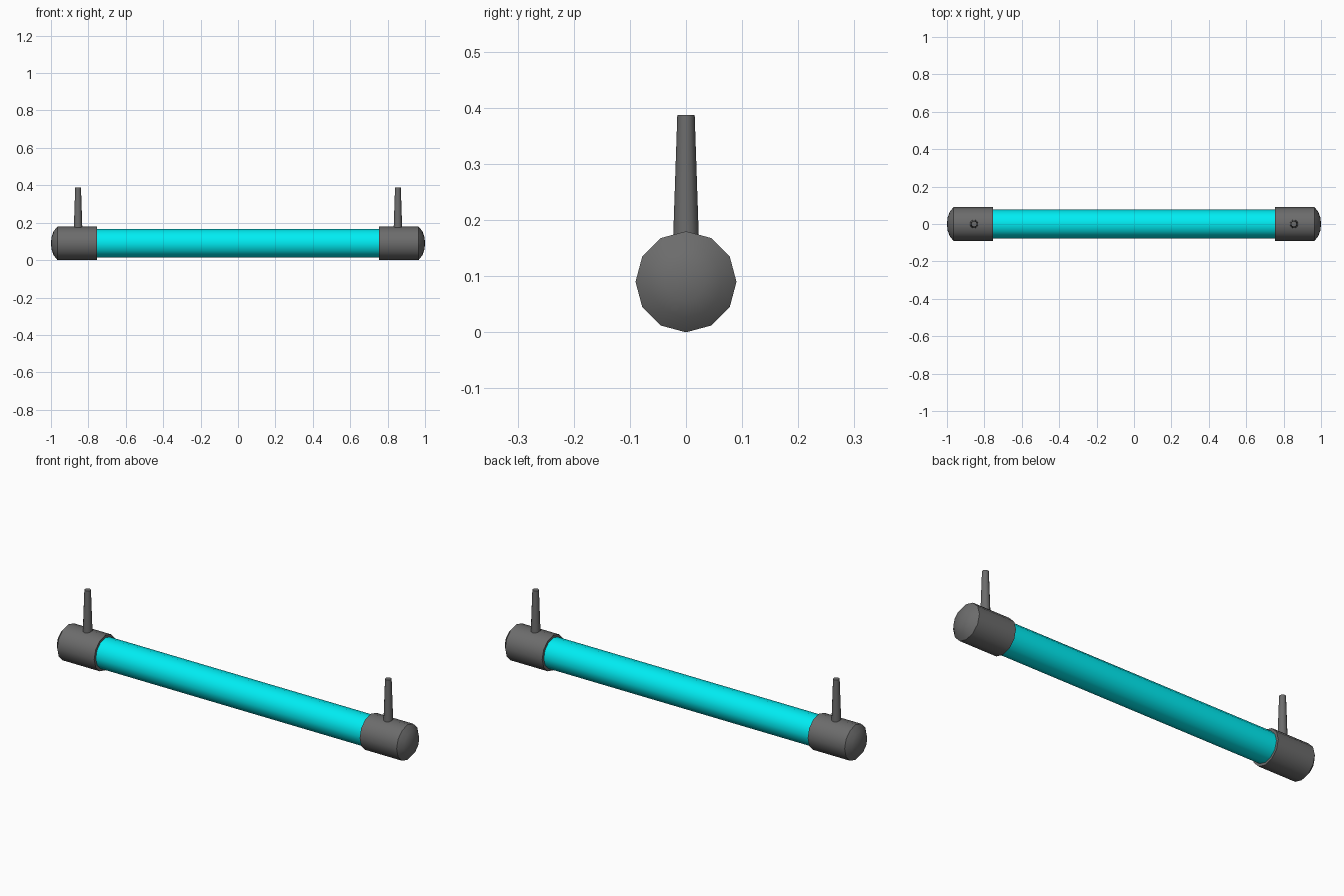
import bpy, bmesh, math

if "Cube" in bpy.data.objects:
    bpy.data.objects.remove(bpy.data.objects["Cube"])

ZC = 0.09      # height of the tube axis
SIDES = 12


def lathe(name, profile, axis, origin, color=None, sides=SIDES):
    """Revolve (position, radius) points about the x or z axis; radius 0 makes a pole."""
    bm = bmesh.new()
    rings = []
    for t, r in profile:
        ring = []
        for i in range(sides if r > 0 else 1):
            a = 2 * math.pi * i / sides
            c, s = r * math.cos(a), r * math.sin(a)
            ring.append(bm.verts.new((t, c, s) if axis == 'x' else (c, s, t)))
        rings.append(ring)
    for a, b in zip(rings, rings[1:]):
        for i in range(sides):
            j = (i + 1) % sides
            if len(b) == 1:
                bm.faces.new((a[i], a[j], b[0]))
            else:
                bm.faces.new((a[i], a[j], b[j], b[i]))
    for ring in (rings[0], rings[-1]):
        if len(ring) > 1:
            bm.faces.new(ring)
    bmesh.ops.recalc_face_normals(bm, faces=bm.faces)
    mesh = bpy.data.meshes.new(name)
    bm.to_mesh(mesh)
    bm.free()
    ob = bpy.data.objects.new(name, mesh)
    ob.location = origin
    bpy.context.collection.objects.link(ob)
    if color:
        mat = bpy.data.materials.new(name + "_color")
        mat.diffuse_color = color
        mat.use_nodes = True
        mat.node_tree.nodes["Principled BSDF"].inputs["Base Color"].default_value = mat.diffuse_color
        mesh.materials.append(mat)
    bpy.ops.object.select_all(action='DESELECT')
    ob.select_set(True)
    bpy.context.view_layer.objects.active = ob
    bpy.ops.object.shade_smooth_by_angle(angle=math.radians(35))
    return ob


# Glowing tube
lathe("tube", [(-0.78, 0.077), (0.78, 0.077)], 'x', (0, 0, ZC), (0.0, 0.85, 0.9, 1))

# Domed end caps and tapered mounting pins on both ends
for side, s in (("left", -1), ("right", 1)):
    cap = [(0.755, 0.09), (0.965, 0.09), (0.986, 0.064), (0.997, 0.033), (1.0, 0)]
    lathe(side + "_end_cap", [(s * x, r) for x, r in cap], 'x', (0, 0, ZC), (0.15, 0.15, 0.15, 1))
    lathe(side + "_mounting_pin", [(0.15, 0.0235), (0.387, 0.0155)], 'z', (s * 0.855, 0, 0),
          (0.15, 0.15, 0.15, 1))
